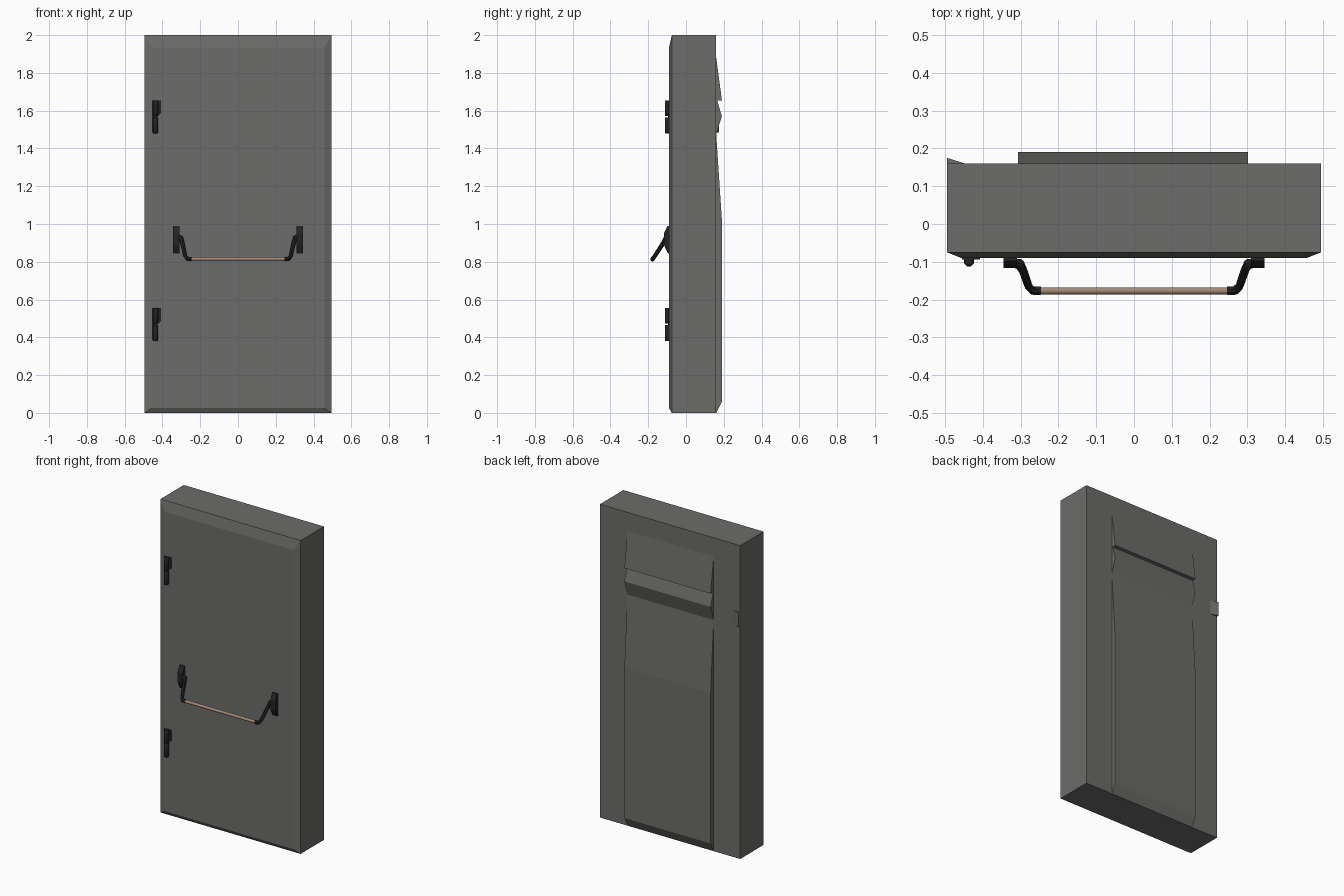
import bpy, bmesh, math
from mathutils import Vector

if "Cube" in bpy.data.objects:
    bpy.data.objects.remove(bpy.data.objects["Cube"])


def material(name, rgb):
    m = bpy.data.materials.new(name)
    m.diffuse_color = (*rgb, 1)
    m.use_nodes = True
    m.node_tree.nodes["Principled BSDF"].inputs["Base Color"].default_value = m.diffuse_color
    return m


GREY = material("door grey", (0.15, 0.15, 0.145))
BLACK = material("black metal", (0.017, 0.017, 0.017))
TAN = material("tan bar", (0.36, 0.25, 0.18))


def make(name, bm, mat, smooth=False):
    bmesh.ops.recalc_face_normals(bm, faces=bm.faces)
    me = bpy.data.meshes.new(name)
    bm.to_mesh(me)
    bm.free()
    me.materials.append(mat)
    ob = bpy.data.objects.new(name, me)
    bpy.context.collection.objects.link(ob)
    if smooth:
        bpy.context.view_layer.objects.active = ob
        ob.select_set(True)
        bpy.ops.object.shade_smooth_by_angle(angle=math.radians(40))
        ob.select_set(False)
    return ob


def loft(name, rings, mat, smooth=False):
    """Skin a list of equal-length point rings and cap both ends."""
    bm = bmesh.new()
    vs = [[bm.verts.new(p) for p in r] for r in rings]
    n = len(vs[0])
    for a, b in zip(vs, vs[1:]):
        for i in range(n):
            j = (i + 1) % n
            bm.faces.new((a[i], a[j], b[j], b[i]))
    bm.faces.new(vs[0])
    bm.faces.new(vs[-1])
    return make(name, bm, mat, smooth)


def extrude_x(name, profile, x0, x1, mat):
    """Extrude a (y, z) profile along x."""
    return loft(name, [[(x, y, z) for y, z in profile] for x in (x0, x1)], mat)


def tube(name, path, radii, mat, sides=8):
    pts = [Vector(p) for p in path]
    rings = []
    for i, p in enumerate(pts):
        d = (pts[min(i + 1, len(pts) - 1)] - pts[max(i - 1, 0)]).normalized()
        ref = Vector((0, 0, 1)) if abs(d.z) < 0.95 else Vector((0, 1, 0))
        u = d.cross(ref).normalized()
        v = u.cross(d)
        rings.append([p + radii[i] * (u * math.cos(t) + v * math.sin(t))
                      for t in (2 * math.pi * (k + 0.5) / sides for k in range(sides))])
    return loft(name, rings, mat, True)


def rect(y, x, z0, z1):
    return [(-x, y, z0), (x, y, z0), (x, y, z1), (-x, y, z1)]


# Door slab with chamfered front
loft("door_slab", [rect(0.16, 0.495, 0, 2), rect(-0.075, 0.495, 0, 2),
                   rect(-0.09, 0.457, 0.025, 1.935)], GREY)

# Raised sloping panels on the back
extrude_x("back_lower_panel", [(0.15, 0), (0.16, 0), (0.19, 0.06), (0.19, 1.02),
                               (0.16, 1.475), (0.15, 1.475)], -0.307, 0.302, GREY)
extrude_x("back_ridge", [(0.15, 1.475), (0.16, 1.475), (0.19, 1.57),
                         (0.165, 1.655), (0.15, 1.655)], -0.307, 0.302, GREY)
extrude_x("back_upper_panel", [(0.15, 1.655), (0.19, 1.655), (0.16, 1.88),
                               (0.15, 1.88)], -0.307, 0.302, GREY)

# Latch wedge at the back edge
loft("latch_wedge", [[(-0.495, 0.15, z), (-0.495, 0.175, z), (-0.447, 0.16, z),
                      (-0.447, 0.15, z)] for z in (1.485, 1.575)], GREY)

# Hinges: two knuckles and a leaf each
for label, z in (("upper", 1.48), ("lower", 0.38)):
    for part, a, b in (("bottom", 0, 0.085), ("top", 0.092, 0.175)):
        tube(f"{label}_hinge_{part}_knuckle",
             [(-0.437, -0.099, z + h) for h in (a, a + 0.004, b - 0.004, b)],
             [0.011, 0.014, 0.014, 0.011], BLACK)
    loft(f"{label}_hinge_leaf", [[(-0.455, y, z + 0.005), (-0.425, y, z + 0.005),
                                  (-0.425, y, z + 0.09), (-0.408, y, z + 0.105),
                                  (-0.408, y, z + 0.175), (-0.455, y, z + 0.175)]
                                 for y in (-0.085, -0.094)], BLACK)

# Push bar brackets and arms on both sides
for side, s in (("left", -1), ("right", 1)):
    extrude_x(f"{side}_bracket", [(-0.085, 0.845), (-0.096, 0.845), (-0.115, 0.885),
                                  (-0.117, 0.95), (-0.098, 0.99), (-0.085, 0.99)],
              s * 0.31, s * 0.345, BLACK)
    tube(f"{side}_arm", [(s * 0.322, -0.103, 0.935), (s * 0.303, -0.106, 0.925),
                         (s * 0.294, -0.122, 0.897), (s * 0.279, -0.165, 0.83),
                         (s * 0.268, -0.176, 0.816), (s * 0.247, -0.177, 0.814)],
         [0.013, 0.014, 0.012, 0.011, 0.012, 0.0125], BLACK)

# Push bar
tube("push_bar", [(-0.25, -0.177, 0.815), (0.25, -0.177, 0.815)], [0.0095] * 2, TAN, 12)
